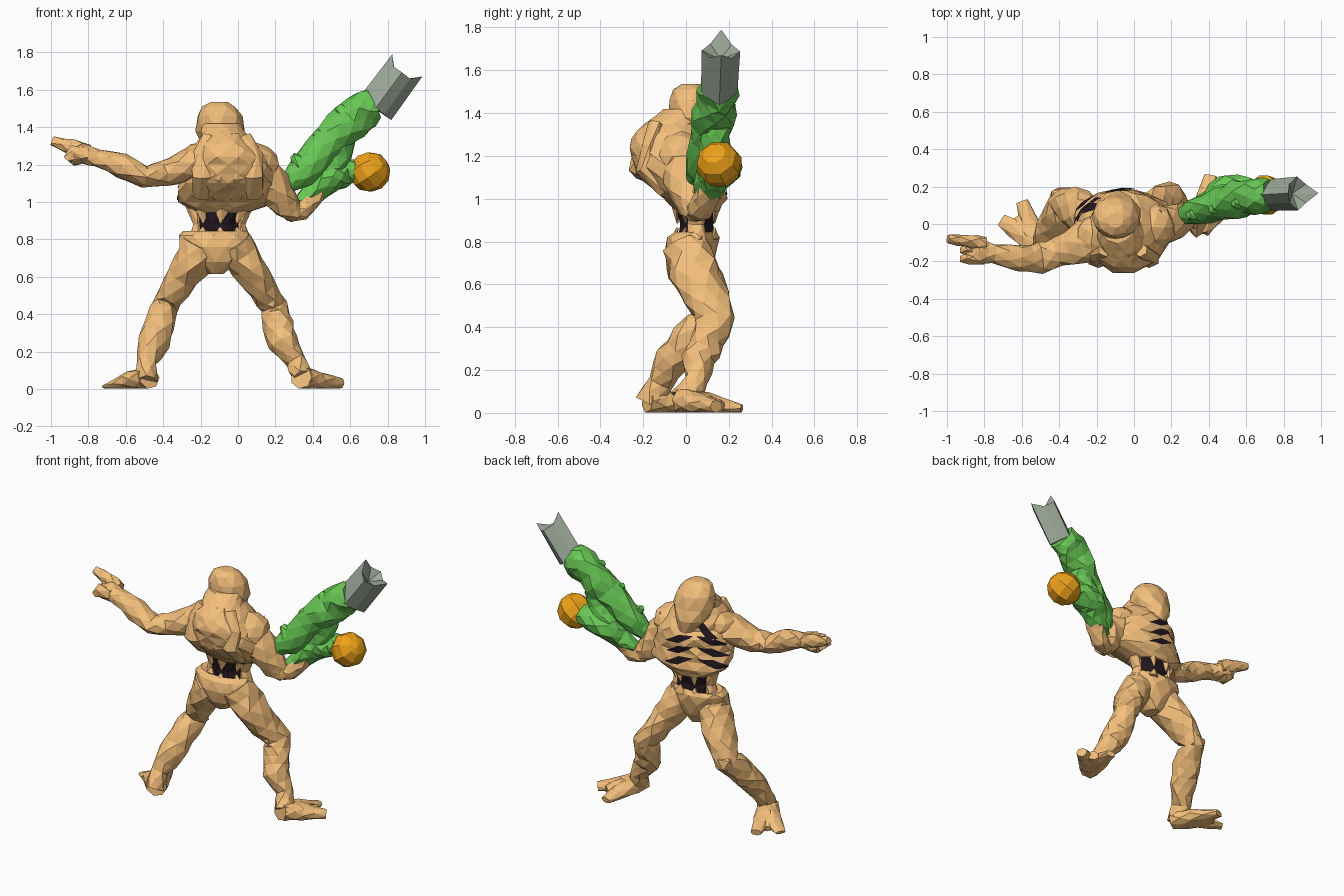
import bpy, bmesh, math, random
from mathutils import Vector
from mathutils.bvhtree import BVHTree

random.seed(7)

def material(name, rgb):
    m = bpy.data.materials.new(name)
    m.diffuse_color = (*rgb, 1)
    return m

BONE = material("bone", (0.90, 0.52, 0.20))
DARK = material("dark", (0.015, 0.008, 0.012))
GREEN = material("green", (0.14, 0.58, 0.09))
ORANGE = material("orange", (0.85, 0.36, 0.01))
METAL = material("metal", (0.34, 0.40, 0.32))

def finish(name, bm, mat):
    bmesh.ops.recalc_face_normals(bm, faces=bm.faces)
    me = bpy.data.meshes.new(name)
    bm.to_mesh(me)
    bm.free()
    me.materials.append(mat)
    ob = bpy.data.objects.new(name, me)
    bpy.context.collection.objects.link(ob)
    return ob

def loft(name, pts, mat=BONE, n=8, jit=0.11, sub=True, level=False,
         ref=(0, 1, 0), star=1.0, dent=0.0, pull=0.0):
    """Faceted tube through (x, y, z, side radius, ref-axis radius) stations."""
    if sub:
        dense = []
        for a, b in zip(pts, pts[1:]):
            dense += [a, tuple((p + q) / 2 for p, q in zip(a, b))]
        pts = dense + [pts[-1]]
    bm, rings = bmesh.new(), []
    for i, p in enumerate(pts):
        t = Vector(pts[min(i + 1, len(pts) - 1)][:3]) - Vector(pts[max(i - 1, 0)][:3])
        t = Vector((0, 0, 1)) if level else t.normalized()
        u = t.cross(Vector(ref)).normalized()
        v = u.cross(t)
        ring = []
        for k in range(n):
            ang = 2 * math.pi * (k + 0.5 * (i % 2) * (jit > 0)) / n
            r = (1 + random.uniform(-jit, jit)) * (star if k % 2 else 1)
            co = Vector(p[:3]) + r * (u * p[3] * math.cos(ang) + v * p[4] * math.sin(ang))
            if i == len(pts) - 1 and k % 4:
                co -= t * pull
            co.z = max(co.z, 0.002)
            ring.append(bm.verts.new(co))
        rings.append(ring)
    for i, (a, b) in enumerate(zip(rings, rings[1:])):
        for k in range(n):
            j = (k + 1) % n
            if jit == 0:
                bm.faces.new((a[k], a[j], b[j], b[k]))
            elif i % 2 == 0:
                bm.faces.new((a[k], a[j], b[k]))
                bm.faces.new((a[j], b[j], b[k]))
            else:
                bm.faces.new((a[k], a[j], b[j]))
                bm.faces.new((a[k], b[j], b[k]))
    bm.faces.new(rings[0][::-1])
    end = bm.verts.new(Vector(pts[-1][:3]) - t * dent)
    for k in range(n):
        bm.faces.new((rings[-1][k], rings[-1][(k + 1) % n], end))
    return finish(name, bm, mat)

def blob(name, loc, size, mat=BONE, sub=2, jit=0.07):
    bm = bmesh.new()
    bmesh.ops.create_icosphere(bm, subdivisions=sub, radius=1)
    for v in bm.verts:
        v.co *= 1 + random.uniform(-jit, jit)
        v.co = Vector(loc) + Vector(c * s for c, s in zip(v.co, size))
    return finish(name, bm, mat)

# Torso, hunched back and hooded head
torso = loft("torso", [(-.09, .06, .94, .14, .10), (-.06, .04, 1.0, .27, .15),
    (-.05, -.02, 1.1, .26, .20), (-.05, -.04, 1.2, .235, .225),
    (-.06, -.06, 1.28, .19, .20), (-.07, -.06, 1.35, .13, .14),
    (-.09, -.01, 1.42, .10, .09)], n=12, jit=.05, level=True)
loft("head", [(-.09, .11, 1.22, .05, .05), (-.1, .08, 1.31, .10, .10),
    (-.09, .04, 1.38, .135, .125), (-.10, .03, 1.46, .12, .11),
    (-.105, .02, 1.51, .09, .08), (-.1, .02, 1.535, .045, .04)],
    n=9, jit=.04, sub=False, level=True)
# Ridges of back muscle running up the hunch
for i, x in enumerate((-.19, -.1, -.01, .08)):
    loft(f"back_ridge_{i}", [(x, -.10, 1.03, .05, .03), (x, -.19, 1.14, .06, .05),
        (x, -.225 + abs(x + .06) * .4, 1.24, .055, .04),
        (x * .7 - .02, -.14, 1.35, .04, .035)], n=6, sub=False, jit=.06)
blob("left_shoulder", (-.20, -.07, 1.23), (.12, .12, .09))
blob("right_shoulder", (.10, -.02, 1.20), (.12, .13, .11))

# Dark rib gaps wrapped on the chest
bmt = bmesh.new()
bmt.from_mesh(torso.data)
tree = BVHTree.FromBMesh(bmt)
bmt.free()

def gap(name, a0, a1, z0, z1, h):
    bm, rows, steps = bmesh.new(), [], 8
    for i in range(steps + 1):
        f = i / steps
        a, z = math.radians(a0 + (a1 - a0) * f), z0 + (z1 - z0) * f
        w = h * (1 - abs(2 * f - 1)) + .002
        d = Vector((math.cos(a), math.sin(a), 0))
        row = []
        for s in (-1, 0, 1):
            hit = tree.ray_cast(Vector((-.06, 0, z + s * w)) + d, -d)[0]
            row.append(bm.verts.new((hit or Vector((-.06, 0, z))) + d * .006))
        rows.append(row)
    for a, b in zip(rows, rows[1:]):
        for k in (0, 1):
            bm.faces.new((a[k], a[k + 1], b[k + 1], b[k]))
    finish(name, bm, DARK)

for i in range(3):
    z = 1.05 + i * .07
    gap(f"rib_gap_right_{i}", 65, 122, z - .03, z + .03, .024)
    gap(f"rib_gap_left_{i}", 180, 130, z - .04, z + .03, .024)
gap("neck_gap", 128, 165, 1.30, 1.20, .04)

# Dark waist with bony teeth above and below
loft("waist", [(-.1, .05, .80, .12, .09), (-.1, .05, .88, .11, .085),
    (-.09, .05, .97, .13, .10)], DARK, level=True, sub=False, jit=.03)
for i in range(7):
    a = 2 * math.pi * (i + .3) / 7
    c, s = math.cos(a), math.sin(a)
    loft(f"upper_tooth_{i}", [(-.09 + .13 * c, .05 + .095 * s, .965, .04, .025),
        (-.1 + .115 * c, .05 + .09 * s, .885, .005, .005)], n=4, sub=False)
    loft(f"lower_tooth_{i}", [(-.1 + .125 * c, .045 + .1 * s, .81, .04, .02),
        (-.1 + .115 * c, .05 + .09 * s, .865, .006, .006)], n=4, sub=False)
for s in (-1, 1):
    loft("waist_side", [(-.1 + .13 * s, .05, .80, .035, .05), (-.1 + .115 * s, .05, .88, .025, .04),
        (-.1 + .14 * s, .05, .98, .04, .05)], n=6, sub=False)

# Pelvis
loft("pelvis", [(-.12, .03, .615, .04, .06), (-.12, .02, .68, .12, .10),
    (-.12, .02, .76, .185, .125), (-.13, .03, .82, .20, .12),
    (-.13, .04, .845, .17, .10), (-.12, .05, .83, .11, .08)],
    n=10, level=True, sub=False, jit=.07)

# Legs
loft("left_leg", [(-.20, .01, .78, .11, .11), (-.25, .04, .66, .095, .125),
    (-.33, .09, .54, .08, .105), (-.39, .12, .44, .07, .085), (-.42, .01, .34, .085, .09),
    (-.45, -.06, .25, .085, .08), (-.49, -.12, .14, .055, .06), (-.49, -.17, .04, .055, .07)])
loft("right_leg", [(-.02, .01, .78, .10, .11), (.05, .04, .66, .09, .125),
    (.13, .09, .54, .08, .105), (.19, .14, .44, .07, .09), (.21, .10, .34, .085, .085),
    (.24, .06, .25, .08, .08), (.31, .05, .15, .055, .055), (.345, 0, .06, .055, .075)])
blob("left_knee", (-.39, .14, .44), (.07, .065, .07), sub=1)
blob("right_knee", (.19, .165, .44), (.065, .06, .07), sub=1)

# Webbed, forked feet
def toe(name, heel, mid, tip, rise=.02):
    loft(name, [(*heel, .06, .06, .06), (*mid, .045, .065, .05), (*tip, rise, .035, rise)],
         ref=(0, 0, 1), n=7, jit=.06)

toe("left_inner_toe", (-.475, -.18), (-.54, -.05), (-.60, .12))
toe("left_web", (-.48, -.17), (-.56, -.05), (-.62, .04))
toe("left_outer_toe", (-.49, -.17), (-.58, -.06), (-.71, .02), .012)
toe("right_inner_toe", (.34, -.04), (.38, .10), (.41, .26))
toe("right_web", (.35, -.03), (.41, .08), (.47, .16), .03)
toe("right_outer_toe", (.35, -.02), (.43, .06), (.55, .14), .03)

# Pointing arm and hand
loft("left_arm", [(-.15, -.08, 1.22, .10, .12), (-.27, -.10, 1.20, .09, .11),
    (-.40, -.15, 1.145, .07, .08), (-.50, -.18, 1.135, .06, .08),
    (-.62, -.18, 1.195, .065, .07), (-.75, -.16, 1.235, .05, .055),
    (-.83, -.14, 1.255, .055, .075), (-.89, -.15, 1.245, .05, .065)])
loft("pointing_finger", [(-.80, -.11, 1.26, .05, .05), (-.89, -.09, 1.29, .045, .035),
    (-.995, -.08, 1.325, .025, .025)], n=6)
for i in range(2):
    y = -.14 - .045 * i
    loft(f"curled_finger_{i}", [(-.80, y, 1.25, .04, .035), (-.885, y, 1.26, .04, .035),
        (-.915, y, 1.225, .025, .025)], n=5, sub=False)

# Weapon arm
loft("right_arm", [(.08, -.02, 1.2, .12, .12), (.18, 0, 1.08, .105, .11),
    (.26, .03, .98, .08, .08), (.315, .05, .925, .045, .05)])
loft("right_forearm", [(.26, .04, .94, .04, .05), (.34, .07, .95, .055, .06),
    (.40, .10, 1.02, .05, .06), (.46, .13, 1.10, .05, .06)])

# Organic cannon, grip prong, orb and fluted barrel
loft("cannon_body", [(.25, .04, 1.08, .045, .04), (.33, .07, 1.15, .085, .07),
    (.45, .10, 1.28, .095, .085), (.55, .13, 1.39, .10, .10),
    (.65, .15, 1.48, .105, .095), (.73, .155, 1.52, .09, .085)], GREEN, n=9, jit=.13)
loft("cannon_prong", [(.31, .08, 1.0, .025, .04), (.40, .11, 1.05, .06, .07),
    (.48, .15, 1.12, .08, .10), (.56, .17, 1.15, .075, .10),
    (.64, .16, 1.165, .06, .07)], GREEN, jit=.15)
loft("cannon_bridge", [(.48, .14, 1.14, .09, .08), (.53, .14, 1.25, .08, .07),
    (.55, .14, 1.34, .08, .07)], GREEN)
for i in range(3):
    x = .34 + i * .12
    loft(f"cannon_spike_{i}", [(x, .05 + i * .03, 1.2 + i * .13, .06, .05),
        (x - .05, .05 + i * .03, 1.25 + i * .13, .02, .02)], GREEN, n=5, sub=False)
bm = bmesh.new()
bmesh.ops.create_uvsphere(bm, u_segments=8, v_segments=6, radius=.11)
orb = finish("orb", bm, ORANGE)
orb.location = (.705, .155, 1.16)
orb.rotation_euler = (.5, .9, .3)
loft("barrel", [(.735, .155, 1.50, .105, .085), (.905, .165, 1.73, .10, .09)],
    METAL, n=8, jit=0, sub=False, star=.78, dent=.10, pull=.05)
